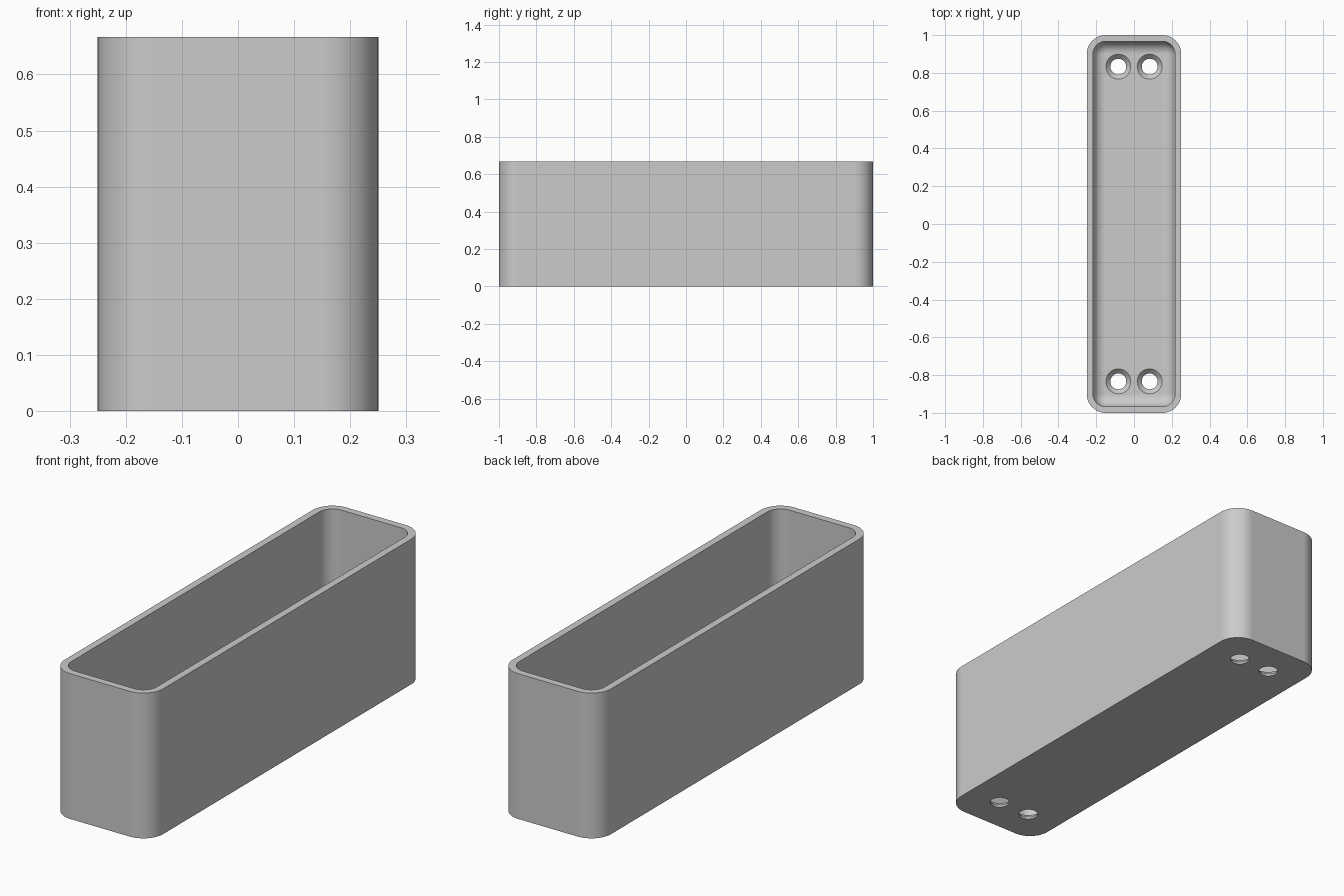
import bpy, bmesh
from math import sin, cos, pi, radians

old = bpy.data.objects.get("Cube")
if old:
    bpy.data.objects.remove(old, do_unlink=True)

HALF_X, HALF_Y, HEIGHT = 0.25, 1.0, 0.667
RADIUS, WALL, FLOOR, FILLET = 0.1, 0.033, 0.034, 0.066
HOLE, SINK, SINK_DEPTH = 0.042, 0.066, 0.025

grey = bpy.data.materials.new("plain grey")
grey.use_nodes = True
colour = (0.6, 0.6, 0.6, 1)
grey.diffuse_color = colour
grey.node_tree.nodes["Principled BSDF"].inputs["Base Color"].default_value = colour


def rounded_ring(bm, inset, z, steps=12):
    """Rounded rectangle, offset inwards from the outer wall."""
    r = max(RADIUS - inset, 0.0008)
    cx, cy = HALF_X - inset - r, HALF_Y - inset - r
    ring = []
    for q, (sx, sy) in enumerate([(1, 1), (-1, 1), (-1, -1), (1, -1)]):
        for i in range(steps + 1):
            a = (q + i / steps) * pi / 2
            ring.append(bm.verts.new((sx * cx + r * cos(a), sy * cy + r * sin(a), z)))
    return ring


def round_ring(bm, x, y, r, z, steps=40):
    return [bm.verts.new((x + r * cos(2 * pi * i / steps), y + r * sin(2 * pi * i / steps), z))
            for i in range(steps)]


def skin(bm, rings):
    """Closed solid through a chain of equal rings."""
    for a, b in zip(rings, rings[1:]):
        for i in range(len(a)):
            j = (i + 1) % len(a)
            bm.faces.new((a[i], a[j], b[j], b[i]))
    bm.faces.new(rings[0])
    bm.faces.new(rings[-1])
    bmesh.ops.recalc_face_normals(bm, faces=bm.faces[:])


def make_object(name, bm):
    mesh = bpy.data.meshes.new(name)
    bm.to_mesh(mesh)
    bm.free()
    mesh.materials.append(grey)
    obj = bpy.data.objects.new(name, mesh)
    bpy.context.collection.objects.link(obj)
    return obj


# Open tray: outer wall, rim, inner wall, then a fillet into the floor
bm = bmesh.new()
rings = [rounded_ring(bm, 0, 0), rounded_ring(bm, 0, HEIGHT), rounded_ring(bm, WALL, HEIGHT)]
for i in range(11):
    a = i / 10 * pi / 2
    rings.append(rounded_ring(bm, WALL + FILLET * (1 - cos(a)), FLOOR + FILLET * (1 - sin(a))))
skin(bm, rings)
tray = make_object("tray", bm)

# Four countersunk screw holes
bm = bmesh.new()
for x in (-0.083, 0.083):
    for y in (-0.833, 0.833):
        levels = [(HOLE, -0.05), (HOLE, FLOOR - SINK_DEPTH), (SINK, FLOOR), (SINK, FLOOR + 0.03)]
        skin(bm, [round_ring(bm, x, y, r, z) for r, z in levels])
cutter = make_object("hole_cutter", bm)
cutter.hide_render = True

cut = tray.modifiers.new("screw_holes", "BOOLEAN")
cut.object, cut.operation, cut.solver = cutter, "DIFFERENCE", "EXACT"
bpy.context.view_layer.objects.active = tray
tray.select_set(True)
cutter.select_set(False)
bpy.ops.object.modifier_apply(modifier=cut.name)
bpy.data.objects.remove(cutter, do_unlink=True)

# Smooth corners with flat walls
bpy.ops.object.shade_smooth_by_angle(angle=radians(30))
flat = tray.modifiers.new("even_shading", "WEIGHTED_NORMAL")
flat.keep_sharp = True
